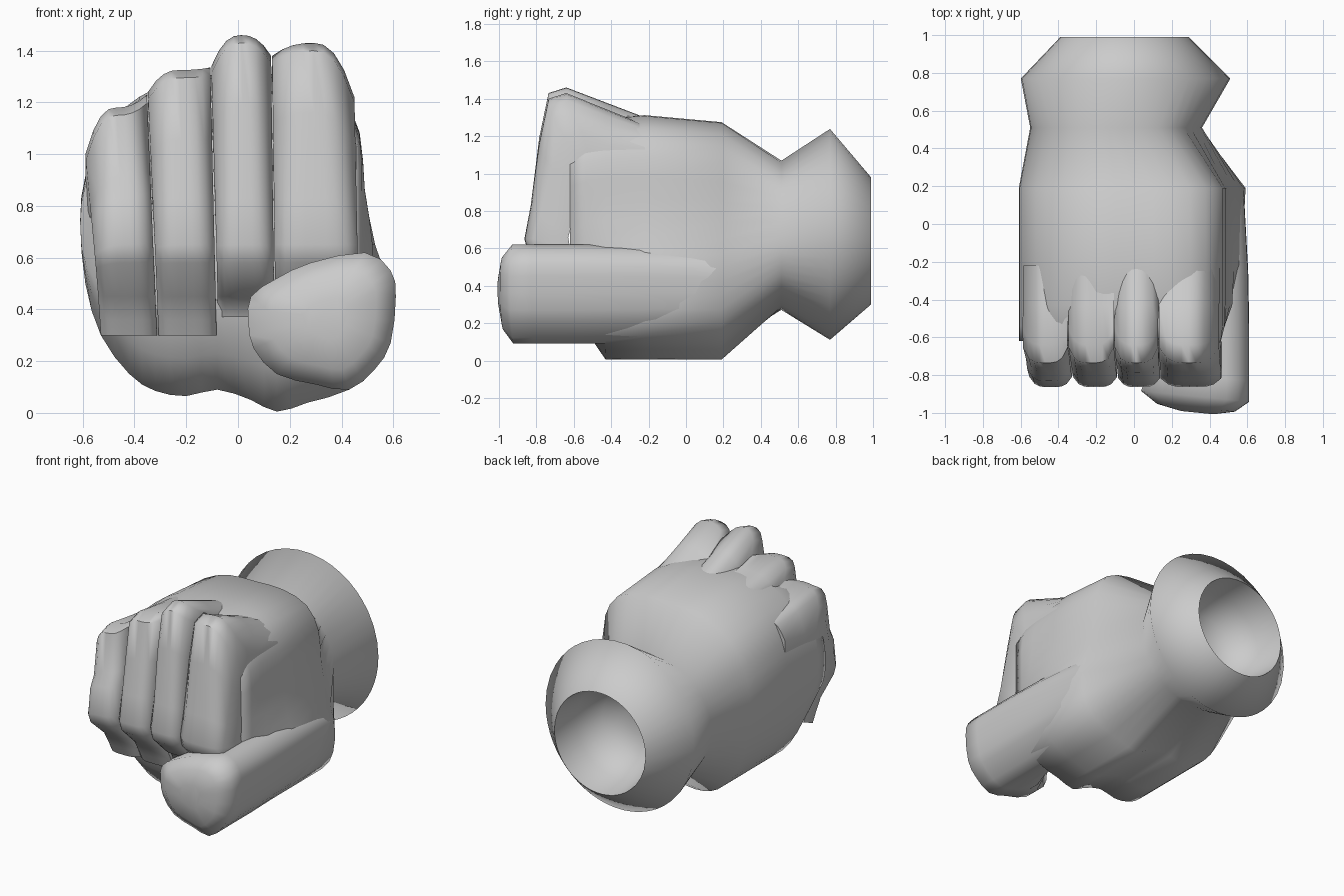
import bpy, bmesh
from math import atan2, cos, sin, radians

if "Cube" in bpy.data.objects:
    bpy.data.objects.remove(bpy.data.objects["Cube"], do_unlink=True)

grey = bpy.data.materials.new("plain grey")
grey.use_nodes = True
COLOR = (0.6, 0.6, 0.6, 1)
grey.diffuse_color = COLOR
grey.node_tree.nodes["Principled BSDF"].inputs["Base Color"].default_value = COLOR


def loft(name, rings, angle):
    """Skin a list of equal-length point rings and cap both ends."""
    bm = bmesh.new()
    loops = [[bm.verts.new(p) for p in ring] for ring in rings]
    n = len(loops[0])
    for a, b in zip(loops, loops[1:]):
        for i in range(n):
            j = (i + 1) % n
            bm.faces.new((a[i], a[j], b[j], b[i]))
    bm.faces.new(loops[0])
    bm.faces.new(loops[-1][::-1])
    bmesh.ops.recalc_face_normals(bm, faces=bm.faces)
    mesh = bpy.data.meshes.new(name)
    bm.to_mesh(mesh)
    bm.free()
    mesh.materials.append(grey)
    obj = bpy.data.objects.new(name, mesh)
    bpy.context.collection.objects.link(obj)
    bpy.ops.object.select_all(action="DESELECT")
    obj.select_set(True)
    bpy.context.view_layer.objects.active = obj
    bpy.ops.object.shade_smooth_by_angle(angle=radians(angle))


def rounded(points):
    """Insert a curved midpoint between each pair of outline points."""
    out, n = [], len(points)
    for i in range(n):
        p, q, r, s = (points[(i + k) % n] for k in (-1, 0, 1, 2))
        out += [q, tuple((9 * (b + c) - a - d) / 16 for a, b, c, d in zip(p, q, r, s))]
    return out


# Palm cross-section (x, z), including the heel and the base of the thumb
MID = 0.65
PALM = rounded([
    (.49, .85), (.47, 1.06), (.38, 1.21), (.2, 1.27), (0, 1.27), (-.2, 1.26),
    (-.38, 1.19), (-.52, 1.07), (-.59, .9), (-.61, .74), (-.59, .5), (-.53, .3),
    (-.42, .15), (-.32, .085), (-.2, .065), (-.08, .09), (.05, .05), (.15, .005),
    (.27, .04), (.43, .09), (.55, .2), (.59, .35), (.58, .5), (.53, .65)])


def palm_ring(y, up, down, right=1):
    return [(min(x, right), y, MID + (z - MID) * (up if z > MID else down))
            for x, z in PALM]


def oval(y, cx, cz, rx, rz):
    angles = [atan2(z - MID, x + .05) for x, z in PALM]
    return [(cx + rx * cos(a), y, cz + rz * sin(a)) for a in angles]


# Palm, wrist and hollow cuff in one skin
loft("palm_and_cuff", [
    palm_ring(-.62, .92, .45, .46),
    palm_ring(-.54, 1, .75, .48),
    palm_ring(-.43, 1.04, 1, .52),
    palm_ring(-.22, 1.06, 1, .57),
    palm_ring(.19, 1, 1),
    oval(.51, -.095, .67, .455, .4),
    oval(.77, -.045, .675, .555, .565),
    oval(.99, -.05, .64, .34, .34),
    oval(.8, -.05, .64, .31, .31),
    oval(.65, -.05, .64, .22, .22),
    oval(.6, -.05, .64, .08, .08)], 100)


def finger(name, top_x, low_x, crest, back, low):
    """Curled finger swept over the knuckle, down the front and tucked under.
    crest holds the knuckle height at the left edge, middle and right edge."""
    left, top, right = crest
    # outer (y, z) and matching inner (y, z)
    path = [((-.22, back), (-.22, back - .3)),
            ((-.43, (back + top) / 2), (-.38, top - .4)),
            ((-.64, top), (-.5, top - .4)),
            ((-.735, top - .03), (-.52, top - .42)),
            ((-.785, top - .27), (-.56, top - .46)),
            ((-.83, .83), (-.6, .76)),
            ((-.864, .65), (-.63, .66)),
            ((-.845, .58), (-.62, .6)),
            ((-.71, .45), (-.56, .5)),
            ((-.66, low + .06), (-.52, low + .09)),
            ((-.63, low), (-.5, low + .04))]
    rings = []
    for (oy, oz), (iy, iz) in path:
        t = min(1, max(0, (top - oz) / (top - low)))
        hump = max(0, 1 - 1.3 * t) if oy < -.4 else .6
        a, b = (p + (q - p) * t for p, q in zip(top_x, low_x))
        ring = []
        for k in range(9):
            u = k / 4 - 1
            edge = left if u < 0 else right
            groove = (.035 + .05 * (1 - t)) * abs(u) ** 4 if oy < -.5 else 0
            ring.append(((a + b) / 2 + u * (b - a) / 2, oy + groove,
                         oz + (edge - top) * hump * abs(u) ** 2.4))
        rings.append(ring + [(b, iy, iz), (a, iy, iz)])
    loft(name, rings, 60)


finger("little_finger", (-.59, -.352), (-.53, -.313), (1.0, 1.18, 1.23), 1.12, .3)
finger("ring_finger", (-.348, -.107), (-.307, -.083), (1.24, 1.325, 1.335), 1.27, .3)
finger("middle_finger", (-.103, .128), (-.077, .14), (1.34, 1.46, 1.38), 1.3, .37)
finger("index_finger", (.132, .45), (.144, .465), (1.38, 1.43, 1.22), 1.26, .42)

# Thumb folded across the front, seen as an outline (x, z)
THUMB = rounded([
    (.05, .45), (.15, .52), (.28, .58), (.49, .62), (.59, .55), (.61, .45),
    (.59, .27), (.53, .17), (.43, .09), (.3, .11), (.15, .15), (.06, .25), (.04, .35)])


def thumb_ring(y, scale=1, left=0, skew=.1):
    ring = []
    for x, z in THUMB:
        x, z = .34 + (x - .34) * scale, .37 + (z - .37) * scale
        ring.append((max(x, left + .15 * (x - left)), y - skew * (x - .3), z))
    return ring


loft("thumb", [thumb_ring(-.995, .3), thumb_ring(-.97, .72), thumb_ring(-.91),
               thumb_ring(-.8, 1, .08), thumb_ring(-.7, 1, .2, .05),
               thumb_ring(-.55, 1, .28, 0), thumb_ring(-.25, .98, .3, 0),
               thumb_ring(.19, .89, .3, 0)], 60)
